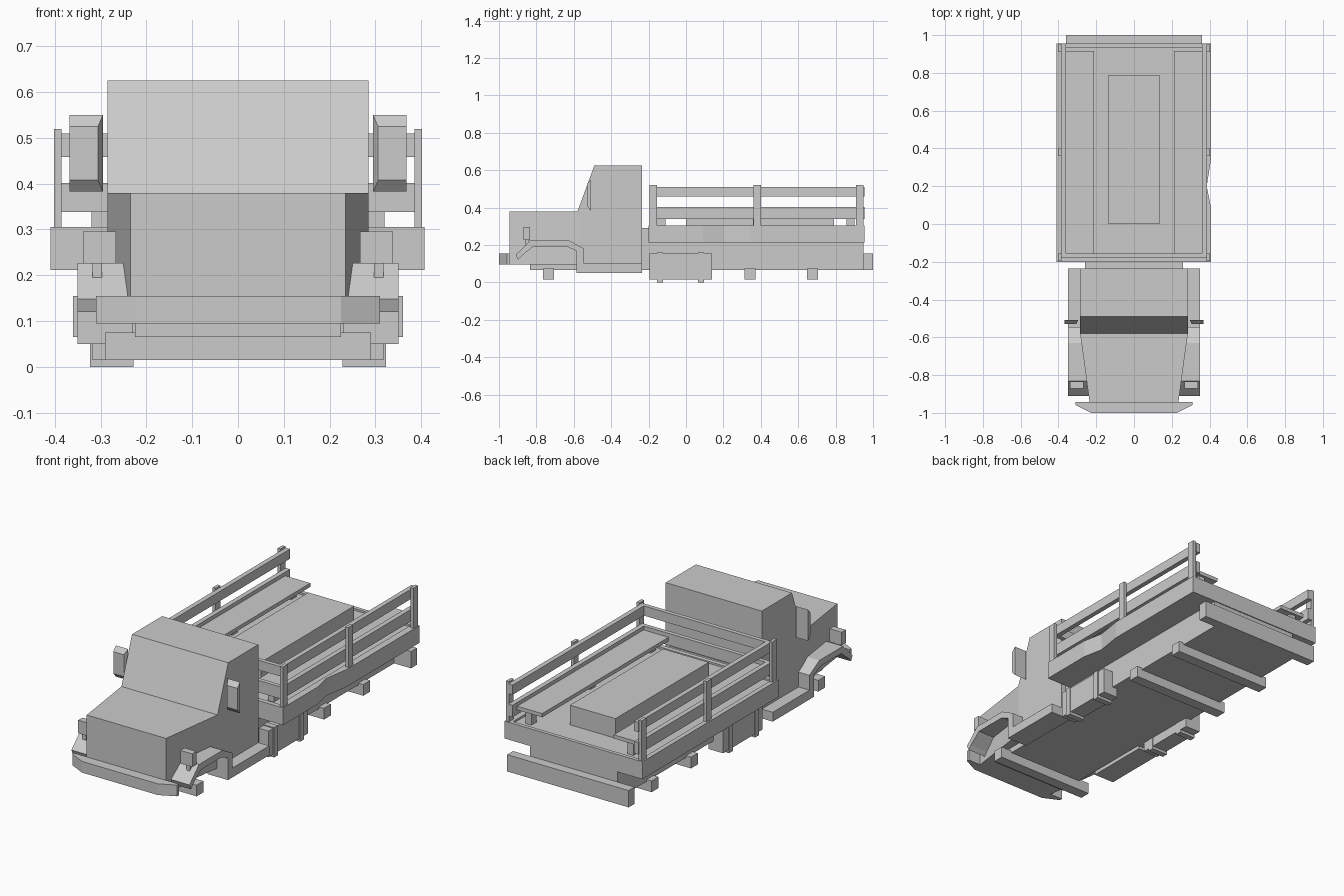
import bpy
import bmesh

if "Cube" in bpy.data.objects:
    bpy.data.objects.remove(bpy.data.objects["Cube"])


def prism(name, a, b):
    """Solid between two matching rings of points."""
    n = len(a)
    faces = [tuple(range(n))[::-1], tuple(range(n, 2 * n))]
    faces += [(i, (i + 1) % n, (i + 1) % n + n, i + n) for i in range(n)]
    me = bpy.data.meshes.new(name)
    me.from_pydata(list(a) + list(b), [], faces)
    bm = bmesh.new()
    bm.from_mesh(me)
    bmesh.ops.recalc_face_normals(bm, faces=bm.faces)
    bm.to_mesh(me)
    bm.free()
    ob = bpy.data.objects.new(name, me)
    bpy.context.collection.objects.link(ob)
    return ob


def plan(name, pts, z):
    return prism(name, [(px, py, z[0]) for px, py in pts], [(px, py, z[1]) for px, py in pts])


def side(name, pts, x):
    return prism(name, [(x[0], py, pz) for py, pz in pts], [(x[1], py, pz) for py, pz in pts])


def box(name, x, y, z):
    return plan(name, [(x[0], y[0]), (x[1], y[0]), (x[1], y[1]), (x[0], y[1])], z)


def mirror(ob):
    ob.modifiers.new("mirror", 'MIRROR').use_axis[0] = True
    return ob


# Cab and tapered hood
side("cab", [(-.58, .095), (-.58, .38), (-.49, .625), (-.235, .625), (-.235, .095)], (-.285, .285))
plan("hood", [(-.235, -.945), (.235, -.945), (.285, -.58), (-.285, -.58)], (.095, .38))

# Fenders running into the side steps
mirror(side("fender", [(-.91, .148), (-.83, .227), (-.63, .227), (-.545, .18), (-.545, .10),
                       (-.235, .10), (-.235, .05), (-.585, .05), (-.585, .168), (-.64, .193),
                       (-.815, .193), (-.88, .14), (-.898, .12)], (.23, .35)))

# Headlights and mirrors
mirror(box("headlight", (.267, .338), (-.87, -.835), (.226, .296)))
mirror(box("headlight_stem", (.297, .318), (-.862, -.84), (.19, .23)))
mirror(prism("wing_mirror",
             [(.295, -.508, .383), (.368, -.508, .383), (.368, -.508, .55), (.295, -.508, .55)],
             [(.306, -.53, .408), (.368, -.53, .408), (.368, -.53, .525), (.306, -.53, .525)]))

# Bumpers
plan("front_bumper", [(-.31, -.943), (-.31, -.958), (-.225, -1), (.225, -1), (.31, -.958), (.31, -.943)],
     (.095, .155))
box("rear_bumper", (-.36, .36), (.95, 1), (.065, .155))

# Chassis and axle beams
box("chassis", (-.225, .225), (-.835, -.23), (.065, .2))
box("bed_base", (-.26, .26), (-.24, .95), (.065, .29))
for i, y in enumerate([-.735, .343, .676]):
    box(f"axle_beam_{i}", (-.29, .29), (y - .029, y + .029), (.015, .075))

# Side tanks with straps
mirror(box("tank", (.23, .318), (-.195, .14), (.015, .155)))
for i, y in enumerate([-.14, .08]):
    mirror(box(f"tank_strap_{i}", (.228, .323), (y - .016, y + .016), (0, .16)))

# Load bed with dented right side, floor and rim
plan("bed_floor", [(-.4, -.19), (.375, -.19), (.375, .945), (-.4, .945)], (.212, .295))
plan("bed_left_rim", [(-.41, -.2), (-.385, -.2), (-.385, .955), (-.41, .955)], (.212, .305))
plan("bed_right_rim", [(.37, -.2), (.407, -.2), (.407, .09), (.385, .2), (.407, .34), (.407, .955), (.37, .955)],
     (.212, .305))
box("bed_front_rim", (-.4, .4), (-.2, -.175), (.212, .305))
box("bed_rear_rim", (-.4, .4), (.935, .955), (.212, .305))

# Cargo box and benches
box("cargo_box", (-.135, .135), (0, .79), (.285, .40))
mirror(box("bench", (.212, .362), (-.155, .915), (.362, .382)))
for i, y in enumerate([-.132, .38, .88]):
    mirror(box(f"bench_leg_{i}", (.285, .32), (y - .022, y + .022), (.285, .37)))

# Posts and rails on sides and front
for i, y in enumerate([-.175, .38, .93]):
    mirror(box(f"post_{i}", (.385, .402), (y - .02, y + .02), (.30, .52)))
for i, z in enumerate([(.338, .402), (.458, .51)]):
    mirror(box(f"side_rail_{i}", (.36, .386), (-.18, .955), z))
    box(f"front_rail_{i}", (-.386, .386), (-.18, -.157), z)
